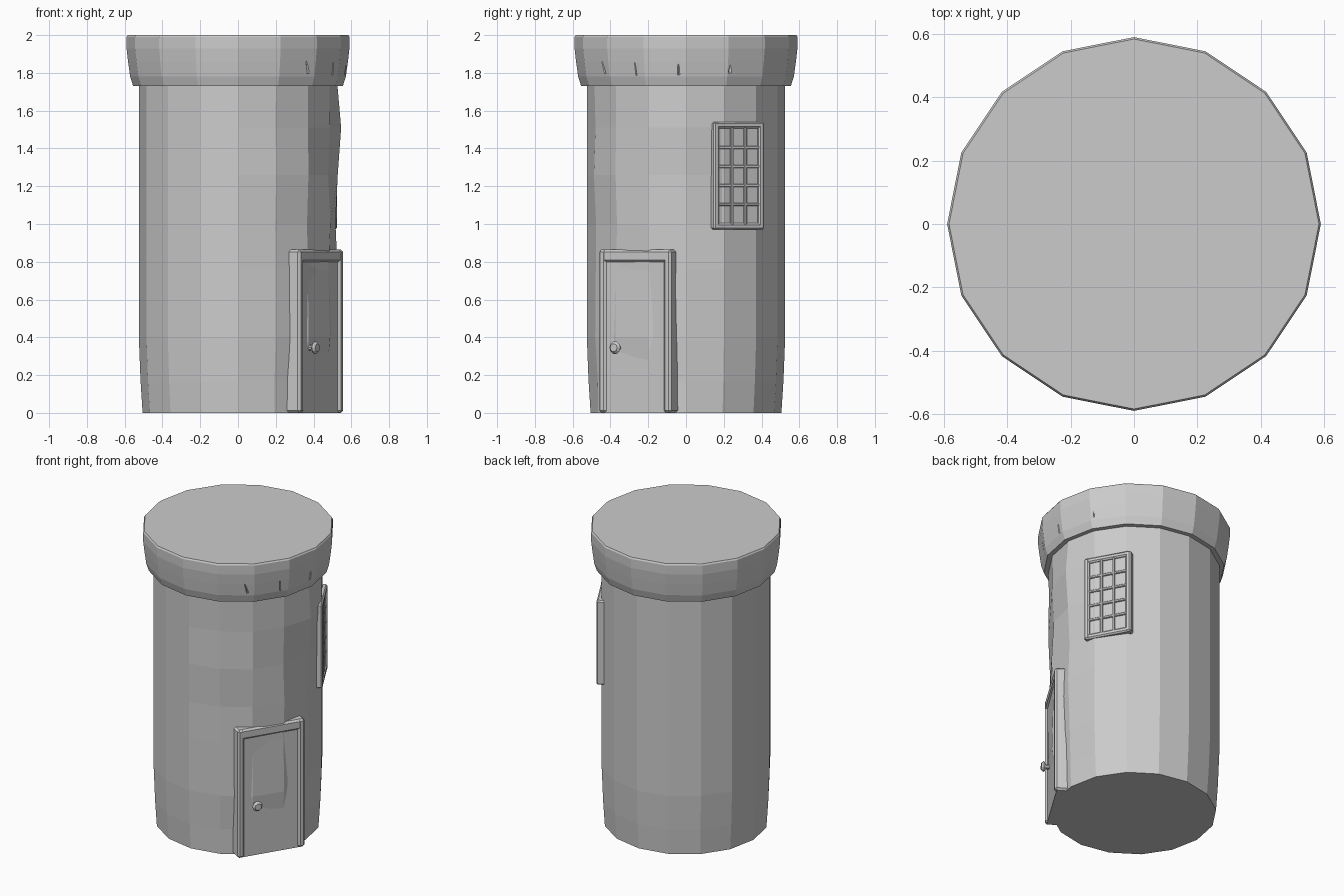
import bpy, bmesh, math, random
from mathutils import Matrix, Vector

if "Cube" in bpy.data.objects:
    bpy.data.objects.remove(bpy.data.objects["Cube"])

random.seed(4)
SIDES = 16


def make_object(name, bm):
    bmesh.ops.recalc_face_normals(bm, faces=bm.faces)
    me = bpy.data.meshes.new(name)
    bm.to_mesh(me)
    bm.free()
    ob = bpy.data.objects.new(name, me)
    bpy.context.collection.objects.link(ob)
    return ob


def lathe(name, profile, offset=lambda a, z: 0.0):
    """Closed 16-sided solid from (radius, z) rings, with optional radial wobble."""
    bm = bmesh.new()
    rings = []
    for r, z in profile:
        ring = []
        for i in range(SIDES):
            deg = i * 360 / SIDES
            a, rr = math.radians(deg), r + offset(deg, z)
            ring.append(bm.verts.new((rr * math.cos(a), rr * math.sin(a), z)))
        rings.append(ring)
    for lo, hi in zip(rings, rings[1:]):
        for i in range(SIDES):
            j = (i + 1) % SIDES
            bm.faces.new((lo[i], lo[j], hi[j], hi[i]))
    bm.faces.new(rings[0][::-1])
    bm.faces.new(rings[-1])
    return make_object(name, bm)


def wall_frame(deg):
    """Local x points out of the wall, y along it, z up."""
    return Matrix.Rotation(math.radians(deg), 4, 'Z')


def bars(name, boxes, matrix, bevel=0.0):
    """Boxes given as (x0, x1, y0, y1, z0, z1), joined in one object."""
    bm = bmesh.new()
    for x0, x1, y0, y1, z0, z1 in boxes:
        centre = Vector((x0 + x1, y0 + y1, z0 + z1)) / 2
        bmesh.ops.create_cube(bm, size=1, matrix=matrix @ Matrix.Translation(centre)
                              @ Matrix.Diagonal((x1 - x0, y1 - y0, z1 - z0, 1)))
    ob = make_object(name, bm)
    if bevel:
        mod = ob.modifiers.new("bevel", 'BEVEL')
        mod.width, mod.segments = bevel, 1
    return ob


# Tower wall, worn on the front right quarter
def wear(deg, z):
    if deg == 0 and abs(z - 1.51) < 0.01:
        return 0.021
    if (deg >= 292 or deg == 0) and 0.1 < z < 1.7:
        return random.uniform(-0.012, 0.006)
    return 0.0


lathe("tower_wall", [(0.505, 0), (0.516, 0.17), (0.525, 0.4), (0.525, 0.76), (0.525, 1.0),
                     (0.525, 1.26), (0.525, 1.51), (0.525, 1.75)], wear)

# Flared cap
cap = lathe("tower_cap", [(0.555, 1.73), (0.571, 1.78), (0.582, 1.86), (0.59, 1.93),
                          (0.59, 1.99), (0.584, 2.0)])

# Small chips cut from the cap
bm = bmesh.new()
for deg, z, length in [(-62, 1.77, 0.05), (-50, 1.83, 0.07), (-38, 1.76, 0.05), (-28, 1.82, 0.07),
                       (-16, 1.75, 0.05), (-4, 1.82, 0.06), (8, 1.76, 0.05), (24, 1.83, 0.06)]:
    m = (wall_frame(deg) @ Matrix.Translation((0.572, 0, z))
         @ Matrix.Rotation(math.radians(random.uniform(-20, 20)), 4, 'X'))
    bmesh.ops.create_cone(bm, cap_ends=True, segments=4, radius1=0.012, radius2=0.002,
                          depth=length, matrix=m)
chips = make_object("chip_cutter", bm)
chips.hide_render = True
chips.hide_set(True)
cut = cap.modifiers.new("chips", 'BOOLEAN')
cut.operation, cut.object, cut.solver = 'DIFFERENCE', chips, 'EXACT'

# Door: frame, panel and knob
D = wall_frame(-31.7)
p, h, top = 0.522, 0.224, 0.865
bars("door_frame", [(p - 0.14, p, -h, -h + 0.045, 0, top),
                    (p - 0.14, p, h - 0.045, h, 0, top),
                    (p - 0.139, p - 0.001, -h + 0.001, h - 0.001, 0.797, top)], D, 0.012)
bars("door_panel", [(p - 0.13, p - 0.012, -h + 0.03, h - 0.03, 0, 0.81)], D)
bm = bmesh.new()
axis = D @ Matrix.Translation((0, -0.105, 0.345)) @ Matrix.Rotation(math.pi / 2, 4, 'Y')
for r1, r2, x0, x1 in [(0.016, 0.016, p - 0.03, p + 0.014), (0.024, 0.034, p + 0.01, p + 0.024),
                       (0.034, 0.022, p + 0.024, p + 0.038)]:
    bmesh.ops.create_cone(bm, cap_ends=True, segments=10, radius1=r1, radius2=r2, depth=x1 - x0,
                          matrix=axis @ Matrix.Translation((0, 0, (x0 + x1) / 2)))
make_object("door_knob", bm)

# Window: frame, pane and lattice
W = wall_frame(29)
p, c, h, z0, z1, t = 0.534, 0.028, 0.153, 0.97, 1.54, 0.034
y0, y1 = c - h, c + h
bars("window_frame", [(p - 0.1, p, y0, y0 + t, z0, z1), (p - 0.1, p, y1 - t, y1, z0, z1),
                      (p - 0.099, p - 0.001, y0 + 0.001, y1 - 0.001, z0, z0 + t),
                      (p - 0.099, p - 0.001, y0 + 0.001, y1 - 0.001, z1 - t, z1)], W, 0.009)
bars("window_pane", [(p - 0.09, p - 0.016, y0 + 0.02, y1 - 0.02, z0 + 0.02, z1 - 0.02)], W)
lattice = []
for k in (1, 2):
    y = y0 + t + (2 * h - 2 * t) * k / 3
    lattice.append((p - 0.05, p - 0.004, y - 0.008, y + 0.008, z0 + 0.02, z1 - 0.02))
for k in range(1, 5):
    z = z0 + t + (z1 - z0 - 2 * t) * k / 5
    lattice.append((p - 0.05, p - 0.006, y0 + 0.02, y1 - 0.02, z - 0.008, z + 0.008))
bars("window_lattice", lattice, W, 0.003)
